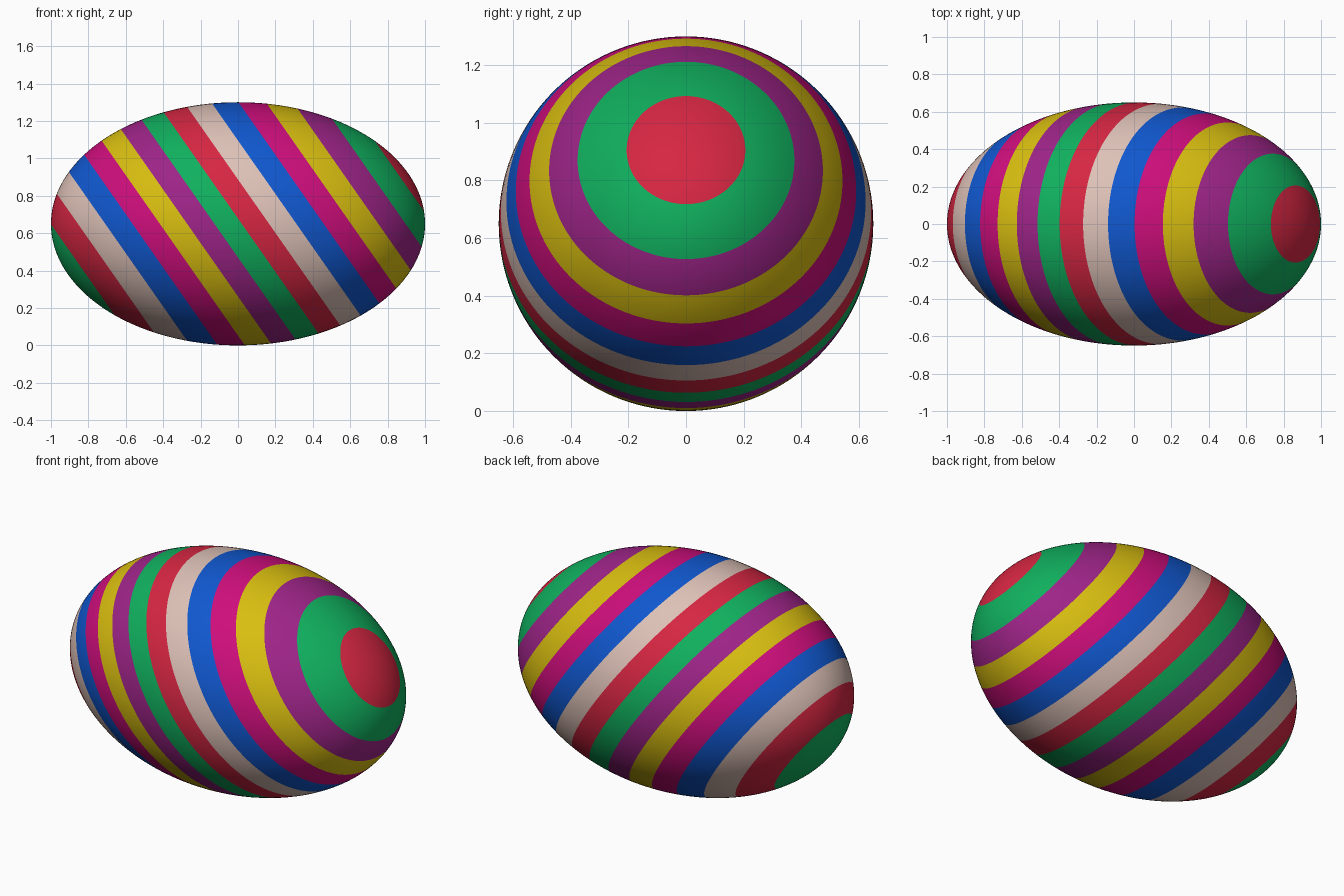
import bpy, bmesh, math
from mathutils import Matrix, Vector

if "Cube" in bpy.data.objects:
    bpy.data.objects.remove(bpy.data.objects["Cube"])

def rgb(r, g, b):
    lin = lambda c: ((c / 255 + 0.055) / 1.055) ** 2.4 if c > 10 else c / 255 / 12.92
    return (lin(r), lin(g), lin(b), 1)

COLOURS = [("red", (214, 38, 66)), ("green", (16, 176, 94)), ("purple", (158, 36, 136)),
           ("yellow", (216, 190, 16)), ("magenta", (206, 14, 124)),
           ("blue", (16, 88, 208)), ("cream", (222, 194, 184))]
HALF = 0.65              # half height and half depth (half length is 1)
TILT = math.tan(math.radians(35))   # stripe planes: x + TILT * z = constant
FIRST, STEP, CUTS = 1.042, 0.146, 15

# egg starts as a unit sphere with its axis along the stripe direction
bm = bmesh.new()
bmesh.ops.create_uvsphere(bm, u_segments=128, v_segments=96, radius=1)
norm = math.hypot(1, TILT * HALF)
levels = [(FIRST - STEP * k) / norm for k in range(CUTS)]
levels = [h for h in levels if -1 < h < 1]

# cut clean stripe edges, then colour each band in turn
for h in levels:
    bmesh.ops.bisect_plane(bm, geom=bm.verts[:] + bm.edges[:] + bm.faces[:], dist=1e-5,
                           plane_co=Vector((0, 0, h)), plane_no=Vector((0, 0, 1)))
for f in bm.faces:
    z = f.calc_center_median().z
    f.material_index = sum(z < h for h in levels) % len(COLOURS)
    f.smooth = True

# tilt the stripes, then stretch the sphere to the egg shape and lift it
angle = math.atan(TILT * HALF)
bm.transform(Matrix.Translation((0, 0, HALF)) @ Matrix.Diagonal((1, HALF, HALF, 1))
             @ Matrix.Rotation(math.pi / 2 - angle, 4, 'Y'))

mesh = bpy.data.meshes.new("striped_egg")
bm.to_mesh(mesh)
bm.free()
for name, c in COLOURS:
    mat = bpy.data.materials.new(name)
    mat.diffuse_color = rgb(*c)
    mat.use_nodes = True
    mat.node_tree.nodes["Principled BSDF"].inputs["Base Color"].default_value = mat.diffuse_color
    mesh.materials.append(mat)
bpy.context.collection.objects.link(bpy.data.objects.new("striped_egg", mesh))
